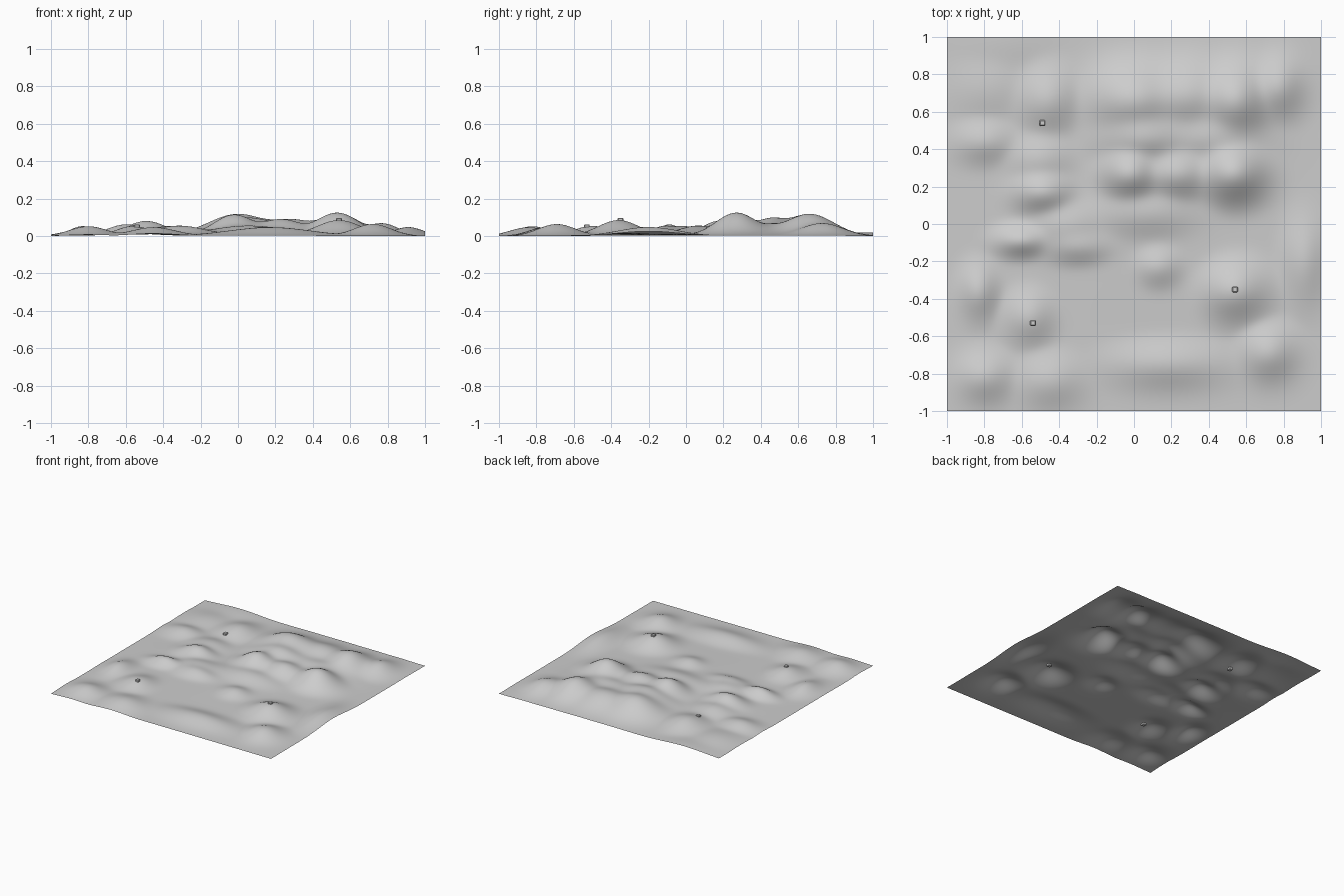
import bpy, bmesh, math

if "Cube" in bpy.data.objects:
    bpy.data.objects.remove(bpy.data.objects["Cube"])

# Rolling hills: centre x, centre y, spread x, spread y, height
HILLS = [
    # back ridge
    (0.0, .66, .16, .13, .118), (.28, .68, .15, .13, .09), (.54, .66, .12, .13, .118),
    (.77, .73, .09, .11, .068), (-.46, .66, .11, .12, .066),
    # middle ridge and the saddles behind it
    (-.02, .27, .11, .10, .114), (.23, .27, .13, .10, .090), (.53, .27, .12, .11, .125),
    (.05, .46, .17, .10, .095), (.40, .46, .20, .10, .065), (-.49, .17, .11, .08, .080),
    (-.50, .34, .12, .10, .050),
    # centre plateau and hills
    (.06, .06, .20, .10, .054), (-.36, -.01, .14, .10, .052), (.13, -.23, .09, .08, .048),
    (-.30, -.12, .13, .07, .050), (-.60, -.09, .10, .06, .062), (.54, -.36, .12, .11, .085),
    (.91, -.20, .08, .16, .048),
    # front hills
    (.72, -.69, .10, .10, .064), (.17, -.75, .22, .09, .047), (-.45, -.84, .12, .10, .047),
    (-.80, -.82, .10, .09, .052), (-.83, -.36, .07, .10, .053), (-.56, -.50, .09, .10, .054),
    # back left rises
    (-.80, .44, .11, .08, .045), (-.78, .72, .14, .12, .028), (-.68, .98, .18, .13, .020),
]
SWELL = (0, .05, .5, .5, .018)
BASE = .003


def ground(x, y):
    """Blend the hills so that overlapping ones merge softly."""
    total = 0.0
    for cx, cy, sx, sy, h in HILLS + [SWELL]:
        d = ((x - cx) / sx) ** 2 + ((y - cy) / sy) ** 2
        if d < 30:
            total += (h * math.exp(-.5 * d)) ** 2.5
    return BASE + total ** .4


def material(name, value):
    mat = bpy.data.materials.new(name)
    mat.diffuse_color = (value, value, value, 1)
    mat.use_nodes = True
    mat.node_tree.nodes["Principled BSDF"].inputs["Base Color"].default_value = mat.diffuse_color
    return mat


def add_object(name, bm, mat):
    mesh = bpy.data.meshes.new(name)
    bm.to_mesh(mesh)
    bm.free()
    mesh.materials.append(mat)
    obj = bpy.data.objects.new(name, mesh)
    bpy.context.collection.objects.link(obj)
    return obj


grey = material("light_grey", .61)

# Terrain: a single smooth sheet
bm = bmesh.new()
bmesh.ops.create_grid(bm, x_segments=120, y_segments=120, size=1)
for v in bm.verts:
    v.co.z = ground(v.co.x, v.co.y)
low = min(v.co.z for v in bm.verts)
for v in bm.verts:
    v.co.z -= low
for f in bm.faces:
    f.smooth = True
add_object("terrain", bm, grey)

# Small bevelled blocks resting in the ground
for i, (x, y) in enumerate([(-.49, .54), (-.54, -.53), (.54, -.35)]):
    bm = bmesh.new()
    bmesh.ops.create_cube(bm, size=.03)
    bmesh.ops.bevel(bm, geom=bm.edges[:], offset=.004, segments=1, affect='EDGES')
    block = add_object(f"marker_block_{i + 1}", bm, grey)
    block.location = (x, y, ground(x, y) - low - .003)
